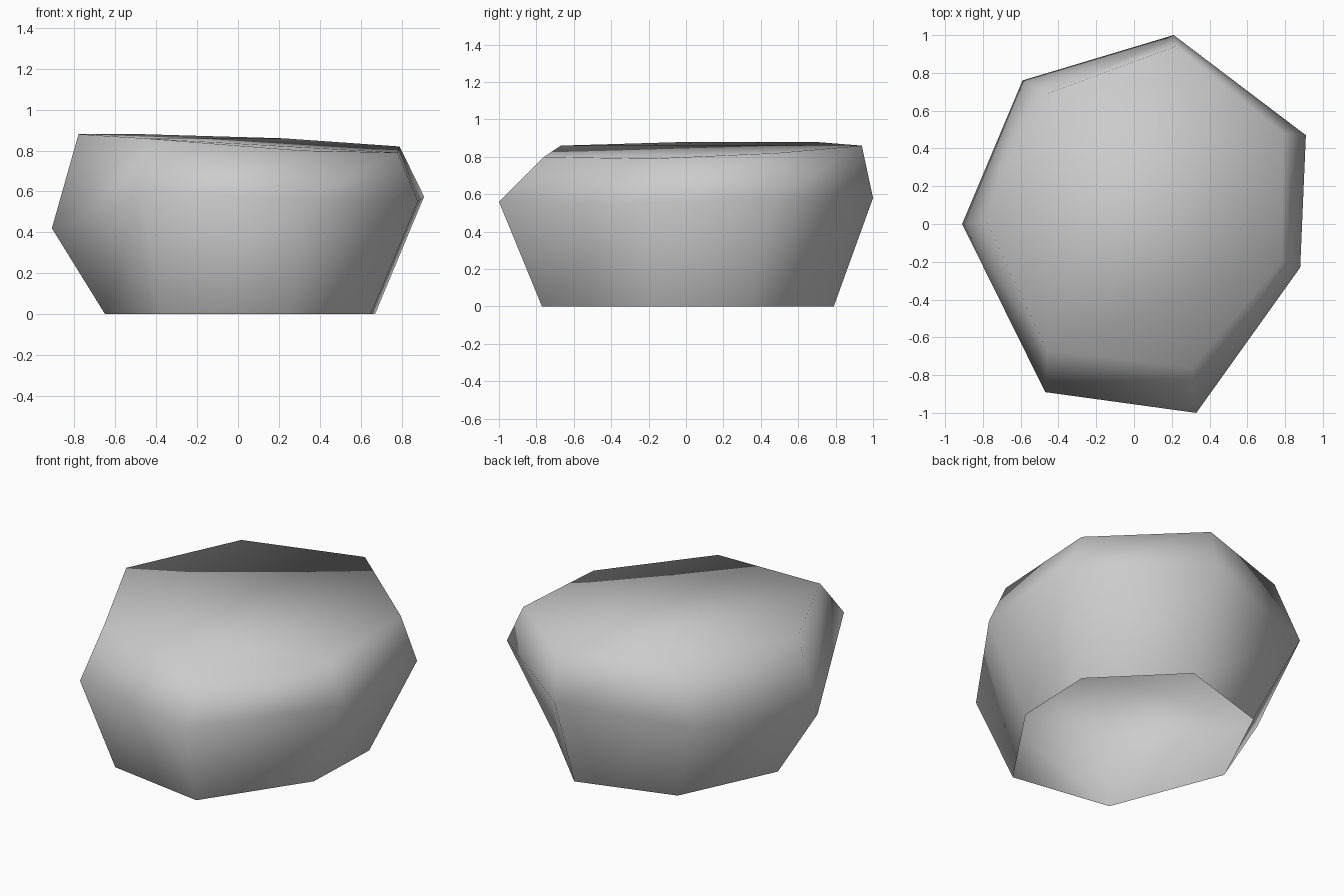
import bpy
import bmesh

default_cube = bpy.data.objects.get("Cube")
if default_cube:
    bpy.data.objects.remove(default_cube, do_unlink=True)


def make_material(name, color):
    material = bpy.data.materials.new(name)
    material.use_nodes = True
    material.diffuse_color = color
    for node in material.node_tree.nodes:
        if node.type == "BSDF_PRINCIPLED":
            node.inputs["Base Color"].default_value = color
            node.inputs["Roughness"].default_value = 0.9
    return material


def bridge(bm, lower, upper):
    """Join two rings of equal length with quads."""
    count = len(lower)
    for i in range(count):
        j = (i + 1) % count
        bm.faces.new((lower[i], lower[j], upper[j], upper[i]))


# Seven-sided rings, counter-clockwise from the right-hand flank
foot_ring = [(-.65, .02, 0), (-.38, -.67, 0), (.25, -.77, 0), (.65, -.18, 0),
             (.67, .34, 0), (.22, .79, 0), (-.37, .61, 0)]
belly_ring = [(-.91, 0, .42), (-.47, -.89, .6), (.33, -1, .56), (.88, -.23, .55),
              (.91, .47, .575), (.21, 1, .58), (-.59, .76, .53)]
crown_ring = [(-.78, .01, .88), (-.46, -.67, .86), (.31, -.76, .8), (.78, -.2, .79),
              (.79, .48, .82), (.22, .94, .86), (-.46, .69, .88)]

# Boulder: open underneath, walls bulging at the belly, closed crown
bm = bmesh.new()
foot, belly, crown = [[bm.verts.new(point) for point in ring]
                      for ring in (foot_ring, belly_ring, crown_ring)]
bridge(bm, foot, belly)
bridge(bm, belly, crown)
bm.faces.new(crown)
for face in bm.faces:
    face.smooth = True

mesh = bpy.data.meshes.new("boulder")
bm.to_mesh(mesh)
bm.free()
mesh.materials.append(make_material("stone grey", (0.6, 0.6, 0.6, 1.0)))
boulder = bpy.data.objects.new("boulder", mesh)
bpy.context.collection.objects.link(boulder)
